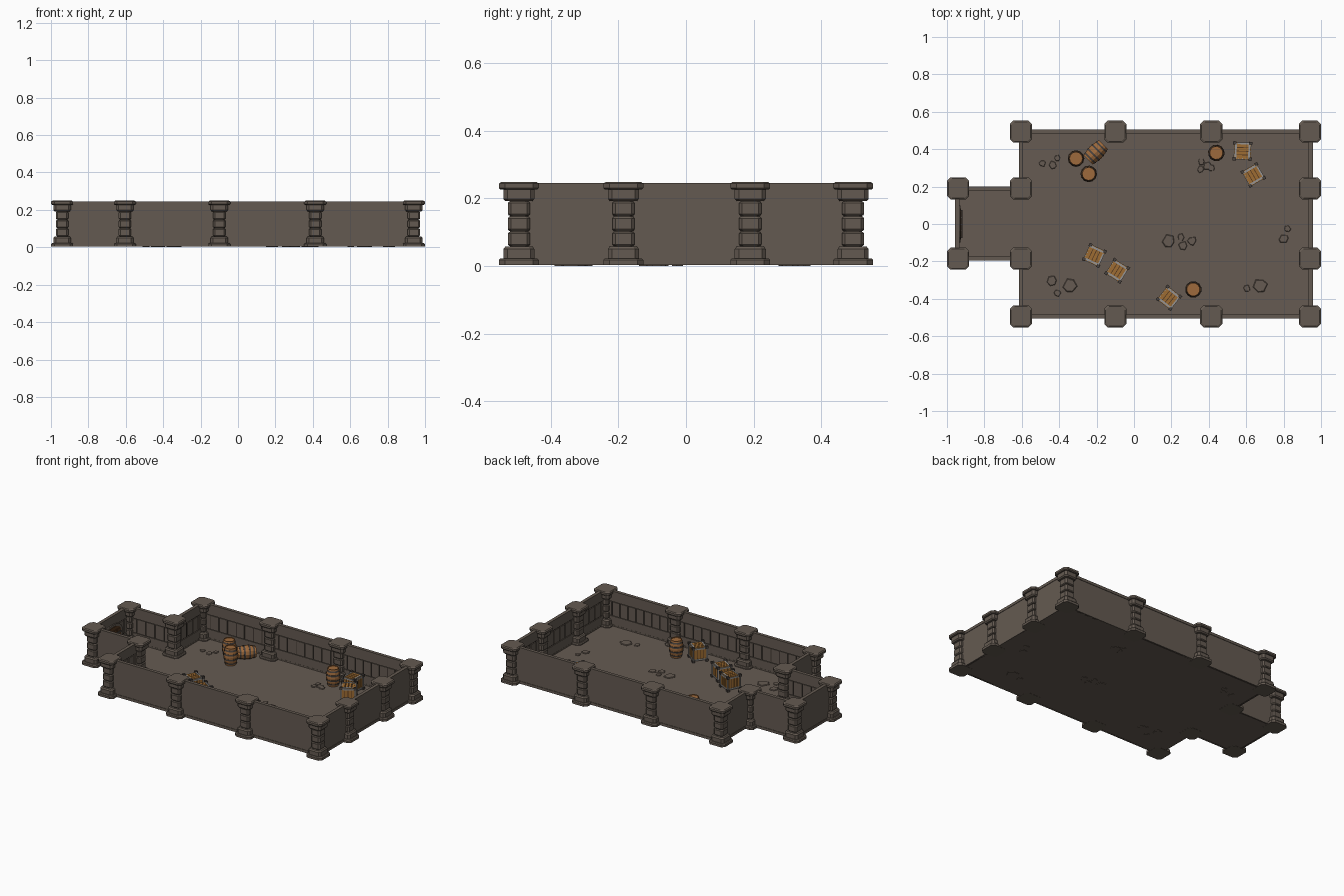
import bpy, bmesh, math, random
from mathutils import Matrix, Vector

if "Cube" in bpy.data.objects:
    bpy.data.objects.remove(bpy.data.objects["Cube"])

random.seed(4)

def srgb(r, g, b):
    lin = lambda c: (c / 255 / 12.92) if c < 11 else ((c / 255 + 0.055) / 1.055) ** 2.4
    return (lin(r), lin(g), lin(b), 1)

def material(name, *rgb):
    m = bpy.data.materials.new(name)
    m.diffuse_color = srgb(*rgb)
    m.use_nodes = True
    m.node_tree.nodes["Principled BSDF"].inputs["Base Color"].default_value = m.diffuse_color
    return m

STONE = material("wall stone", 100, 90, 81)
FLOOR = material("floor stone", 102, 91, 82)
MORTAR = material("dark mortar", 62, 54, 49)
SLAT = material("crate wood", 158, 108, 50)
DARKWOOD = material("dark wood", 84, 56, 33)
BARREL = material("barrel wood", 158, 106, 60)
IRON = material("dark iron", 72, 66, 62)
STEEL = material("pale steel", 150, 148, 146)

def finish(name, bm, mats, loc=(0, 0, 0), rot=None):
    bmesh.ops.recalc_face_normals(bm, faces=bm.faces)
    me = bpy.data.meshes.new(name)
    bm.to_mesh(me)
    bm.free()
    for m in mats:
        me.materials.append(m)
    ob = bpy.data.objects.new(name, me)
    ob.matrix_world = Matrix.Translation(loc) @ (rot or Matrix())
    bpy.context.collection.objects.link(ob)
    return ob

def copy(ob, name, loc, rot=None):
    new = bpy.data.objects.new(name, ob.data)
    new.matrix_world = Matrix.Translation(loc) @ (rot or Matrix())
    bpy.context.collection.objects.link(new)

def box(bm, lo, hi, mi=0):
    lo, hi = Vector(lo), Vector(hi)
    M = Matrix.Translation((lo + hi) / 2) @ Matrix.Diagonal((*(hi - lo), 1))
    for v in bmesh.ops.create_cube(bm, size=1, matrix=M)["verts"]:
        for f in v.link_faces:
            f.material_index = mi

def loft(bm, rings, mi=0):
    """Skin a stack of equal rings and cap both ends."""
    vs = [[bm.verts.new(p) for p in r] for r in rings]
    faces = [bm.faces.new(vs[0]), bm.faces.new(vs[-1])]
    for a, b in zip(vs, vs[1:]):
        for i in range(len(a)):
            j = (i + 1) % len(a)
            faces.append(bm.faces.new((a[i], a[j], b[j], b[i])))
    for f in faces:
        f.material_index = mi

def chamfered(h, c, z):
    k = h - c
    return [(h, -k, z), (h, k, z), (k, h, z), (-k, h, z),
            (-h, k, z), (-h, -k, z), (-k, -h, z), (k, -h, z)]

def circle(r, z, n=12):
    return [(r * math.cos(math.tau * i / n), r * math.sin(math.tau * i / n), z) for i in range(n)]

def turn(deg, axis='Z'):
    return Matrix.Rotation(math.radians(deg), 4, axis)

# floor: main hall and entrance alcove
bm = bmesh.new()
loft(bm, [[(x, y, z) for x, y in ((-.61, -.49), (.95, -.49), (.95, .49), (-.61, .49), (-.61, .19),
                                  (-.95, .19), (-.95, -.185), (-.61, -.185))] for z in (.004, .012)])
finish("floor", bm, [FLOOR])

# walls: core, trims, and a course of blocks on the inner side (+y of local frame)
def wall(name, a, b):
    a, b = Vector((*a, 0)), Vector((*b, 0))
    L = (b - a).length
    bm = bmesh.new()
    box(bm, (0, -.006, .004), (L, .004, .24), 1)
    box(bm, (0, -.008, .02), (L, -.005, .228))
    box(bm, (0, -.011, .004), (L, .010, .021))
    box(bm, (0, -.011, .228), (L, .011, .246))
    for z0, z1 in ((.02, .078), (.178, .23)):
        box(bm, (0, 0, z0), (L, .009, z1))
    n = max(3, round(L / .062))
    for i in range(n):
        s = L / n
        box(bm, (i * s + .004, 0, .083), ((i + 1) * s - .004, .008 + random.uniform(0, .002), .173))
    d = b - a
    finish(name, bm, [STONE, MORTAR], a, turn(math.degrees(math.atan2(d.y, d.x))))

XS, YN, YS = (-.605, -.1, .413, .94), .494, -.494
path = [(XS[0], YS), (XS[1], YS), (XS[2], YS), (.945, YS), (.945, -.185), (.945, .19), (.945, YN), (XS[2], YN),
        (XS[1], YN), (XS[0], YN), (XS[0], .19), (-.945, .19), (-.945, -.185), (XS[0], -.185)]
for i, p in enumerate(path):
    wall(f"wall_{i}", p, path[(i + 1) % len(path)])

# pillars: stepped plinth, three block shaft, stepped capital
bm = bmesh.new()
for steps, c in (([(.059, .003), (.059, .018), (.054, .023)], .018),
                 ([(.046, .02), (.046, .05), (.040, .058)], .012),
                 ([(.026, .05), (.026, .2)], .008),
                 ([(.040, .192), (.046, .199), (.046, .23)], .012),
                 ([(.054, .226), (.059, .231), (.059, .244), (.052, .249)], .018)):
    loft(bm, [chamfered(h, c, z) for h, z in steps])
for z in (.059, .104, .149):
    loft(bm, [chamfered(h, .009, z + dz) for h, dz in ((.029, 0), (.033, .005), (.033, .037), (.029, .042))])
pillar = finish("pillar_0", bm, [STONE], (-.605, YS, 0))
for i, (x, y) in enumerate(path[1:], 1):
    copy(pillar, f"pillar_{i}", (min(x, .94) if x > 0 else max(x, -.94), y, 0))

# arched plank door in the alcove end wall
bm = bmesh.new()
def arch(w, h, x):
    pts = [(x, -w, .012)] + [(x, -w * math.cos(math.pi * i / 8), h + .05 * w / .1 * math.sin(math.pi * i / 8))
                             for i in range(9)]
    return pts + [(x, w, .012)]
loft(bm, [arch(.1, .14, -.945), arch(.1, .14, -.928)], 0)
loft(bm, [arch(.082, .135, -.94), arch(.082, .135, -.925)], 1)
for i in range(4):
    y = -.07 + i * .0355
    box(bm, (-.93, y, .014), (-.921, y + .032, .15), 2)
for z in (.045, .12):
    box(bm, (-.93, -.075, z), (-.918, .075, z + .012), 3)
finish("door", bm, [STONE, DARKWOOD, DARKWOOD, IRON])

# barrels: bulged staves, recessed lids, iron hoops
bm = bmesh.new()
H = .115
loft(bm, [circle(r, z) for r, z in ((.030, .004), (.034, .004), (.034, 0), (.041, .03), (.044, H / 2), (.041, H - .03),
                                    (.035, H), (.031, H), (.031, H - .005))])
for z, r0, r1 in ((.010, .0375, .040), (.036, .0435, .0445), (.069, .0445, .0435), (.095, .040, .0375)):
    loft(bm, [circle(r0, z), circle(r1, z + .010)], 1)
barrel = finish("barrel_0", bm, [BARREL, IRON], (-.31, .35, .012))
for i, (x, y) in enumerate(((-.242, .268), (.44, .38), (.317, -.35)), 1):
    copy(barrel, f"barrel_{i}", (x, y, .012), turn(25 * i))
# barrel lying on its side
lie = turn(-45) @ turn(90, 'X')
copy(barrel, "lying_barrel", Vector((-.205, .383, .057)) - lie.to_3x3() @ Vector((0, 0, H / 2)), lie)

# crates: dark core, slats on every side, steel edge rails and corner blocks
bm = bmesh.new()
h = .045
box(bm, (-.040,) * 3, (.040,) * 3, 1)
for face in (Matrix(), turn(180, 'X'), turn(90, 'X'), turn(-90, 'X'), turn(90, 'Y') @ turn(90), turn(-90, 'Y') @ turn(90)):
    tmp = len(bm.verts)
    for i in range(4):
        x = -.038 + i * .0195
        box(bm, (x, -.041, .036), (x + .0155, .041, .044), 0)
    for s in (-1, 1):
        box(bm, (-.042, s * .036 - .005, .036), (.042, s * .036 + .005, .046), 2)
    bm.verts.ensure_lookup_table()
    bmesh.ops.transform(bm, matrix=face, verts=bm.verts[tmp:])
for sx in (-1, 1):
    for sy in (-1, 1):
        box(bm, (sx * .044 - .004, sy * .044 - .004, -h), (sx * .044 + .004, sy * .044 + .004, h), 2)
        for sz in (-1, 1):
            c = Vector((sx, sy, sz)) * .0425
            box(bm, c - Vector((.0085,) * 3), c + Vector((.0085,) * 3), 3)
spots = [(.58, .39, 88), (.638, .262, 30), (-.212, -.168, -25), (-.09, -.25, -32), (.187, -.395, -38)]
crate = finish("crate_0", bm, [SLAT, DARKWOOD, STEEL, IRON], (.58, .39, .062), turn(88))
for i, (x, y, a) in enumerate(spots[1:], 1):
    copy(crate, f"crate_{i}", (x, y, .062), turn(a))

# loose flagstones barely rising from the floor
stones = [(-.49, .325, .02), (-.435, .315, .025), (-.412, .352, .018), (.36, .335, .02), (.355, .293, .02),
          (.392, .31, .024), (.412, .30, .02), (.185, -.09, .036), (.25, -.07, .02), (.262, -.115, .026), (.31, -.09, .026),
          (.82, -.025, .02), (.8, -.08, .028), (-.44, -.305, .03), (-.41, -.37, .02), (-.345, -.33, .042),
          (.605, -.345, .02), (.675, -.33, .042)]
for i, (x, y, r) in enumerate(stones):
    bm = bmesh.new()
    out = [(random.uniform(.8, 1.05), k + random.uniform(-.25, .25)) for k in range(6)]
    loft(bm, [[(r * q * s * math.cos(k * math.tau / 6), r * q * s * math.sin(k * math.tau / 6), z) for q, k in out]
              for s, z in ((1, .001), (1, .014), (.88, .017))])
    finish(f"flagstone_{i}", bm, [FLOOR], (x, y, 0))
